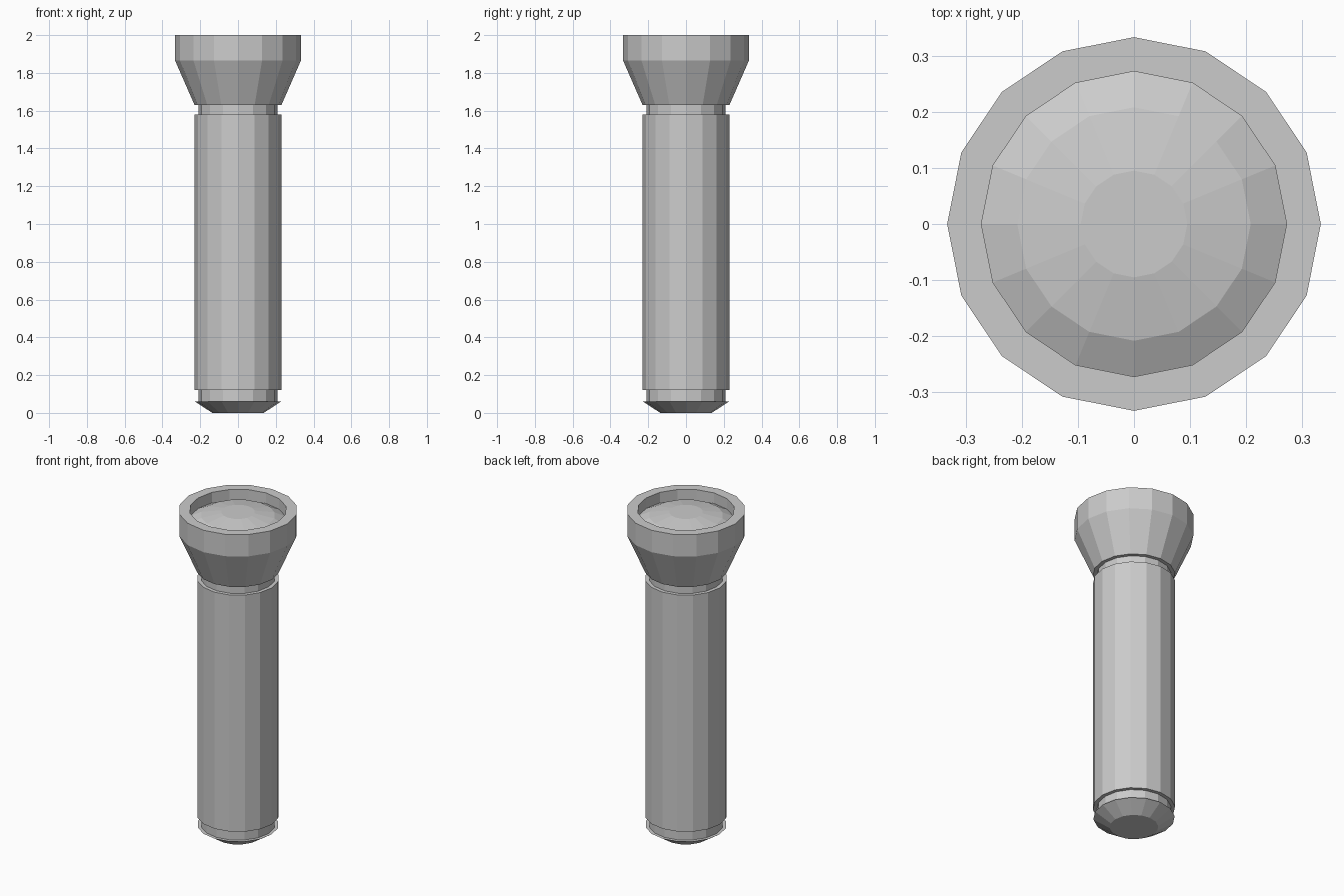
import bpy
from math import cos, sin, pi

if "Cube" in bpy.data.objects:
    bpy.data.objects.remove(bpy.data.objects["Cube"])

SIDES = 16


def lathe(name, profile, cap_start=True, cap_end=True):
    """Revolve (radius, z) points about z into a flat-faced mesh."""
    verts = [(r * cos(2 * pi * i / SIDES), r * sin(2 * pi * i / SIDES), z)
             for r, z in profile for i in range(SIDES)]
    faces = []
    for k in range(len(profile) - 1):
        a, b = k * SIDES, (k + 1) * SIDES
        for i in range(SIDES):
            j = (i + 1) % SIDES
            faces.append((a + i, a + j, b + j, b + i))
    if cap_start:
        faces.append(tuple(reversed(range(SIDES))))
    if cap_end:
        last = (len(profile) - 1) * SIDES
        faces.append(tuple(range(last, last + SIDES)))
    mesh = bpy.data.meshes.new(name)
    mesh.from_pydata(verts, [], faces)
    mesh.update()
    obj = bpy.data.objects.new(name, mesh)
    bpy.context.collection.objects.link(obj)
    return obj


# Chamfered tail cap with its narrow neck
lathe("tail_cap", [(0.136, 0), (0.228, 0.06), (0.208, 0.06), (0.208, 0.122)],
      cap_end=False)

# Long handle barrel
lathe("handle", [(0.23, 0.122), (0.23, 1.58)])

# Recessed neck between handle and head
lathe("head_neck", [(0.208, 1.58), (0.208, 1.63)], False, False)

# Flared head with rim and recess for the lens
lathe("head", [(0.23, 1.63), (0.333, 1.865), (0.333, 2.0),
               (0.272, 2.0), (0.272, 1.935)], cap_end=False)

# Shallow faceted lens dome
lathe("lens", [(0.272, 1.935), (0.208, 1.967), (0.095, 1.987)],
      cap_start=False)
